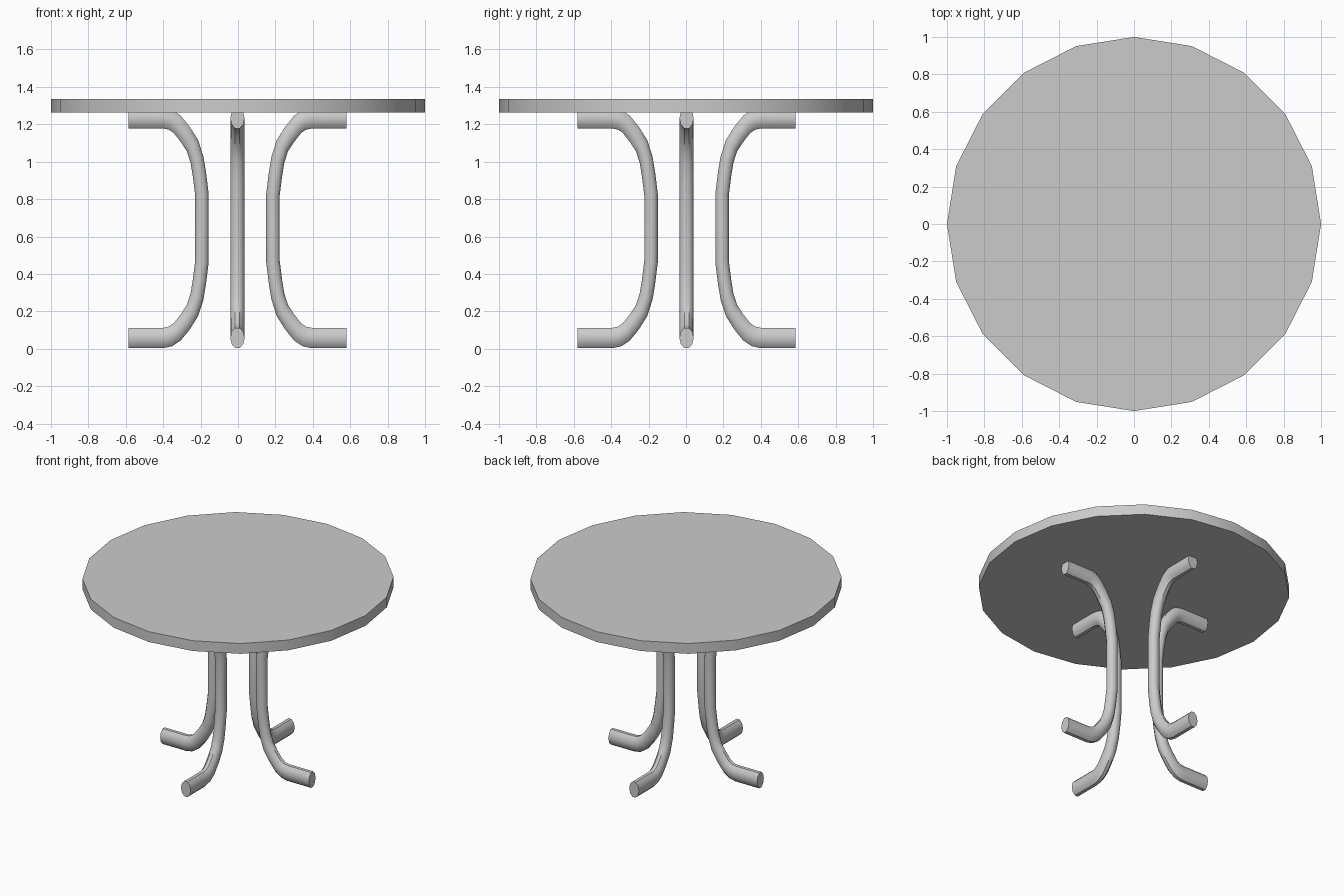
import bpy
import math

if "Cube" in bpy.data.objects:
    bpy.data.objects.remove(bpy.data.objects["Cube"])

Z_STRETCH = 1.5      # tubes are taller than wide where they run level
TUBE_RADIUS = 0.038
MID_Z = 0.645        # legs mirror about this height
CENTRE = (-0.003, 0.003)


def smooth(obj):
    bpy.ops.object.select_all(action='DESELECT')
    obj.select_set(True)
    bpy.context.view_layer.objects.active = obj
    bpy.ops.object.shade_smooth_by_angle(angle=math.radians(40))


# Round top with 20 sides
bpy.ops.mesh.primitive_cylinder_add(vertices=20, radius=1, depth=0.073,
                                    location=(0, 0, 1.2985))
top = bpy.context.object
top.name = "tabletop"
smooth(top)

# Leg path (radius, height): lower half, then its mirror image
lower = [(0.583, 0.058), (0.395, 0.058), (0.358, 0.066), (0.322, 0.090),
         (0.278, 0.145), (0.240, 0.205), (0.216, 0.280), (0.203, 0.360),
         (0.190, 0.465)]
path = lower + [(r, 2 * MID_Z - z) for r, z in reversed(lower)]


def make_leg(name, angle):
    curve = bpy.data.curves.new(name, 'CURVE')
    curve.dimensions = '3D'
    curve.bevel_depth = TUBE_RADIUS
    curve.bevel_resolution = 3
    curve.use_fill_caps = True
    spline = curve.splines.new('POLY')
    spline.points.add(len(path) - 1)
    for point, (r, z) in zip(spline.points, path):
        point.co = (r, 0, z / Z_STRETCH, 1)
    leg = bpy.data.objects.new(name, curve)
    bpy.context.collection.objects.link(leg)
    leg.location = (*CENTRE, 0)
    leg.rotation_euler.z = angle
    leg.scale.z = Z_STRETCH
    bpy.ops.object.select_all(action='DESELECT')
    leg.select_set(True)
    bpy.context.view_layer.objects.active = leg
    bpy.ops.object.convert(target='MESH')
    leg = bpy.context.object
    bpy.ops.object.transform_apply(location=False, rotation=False, scale=True)
    smooth(leg)


# Four bent tube legs, one to each side
for i, side in enumerate(("right", "back", "left", "front")):
    make_leg(side + "_leg", i * math.pi / 2)
